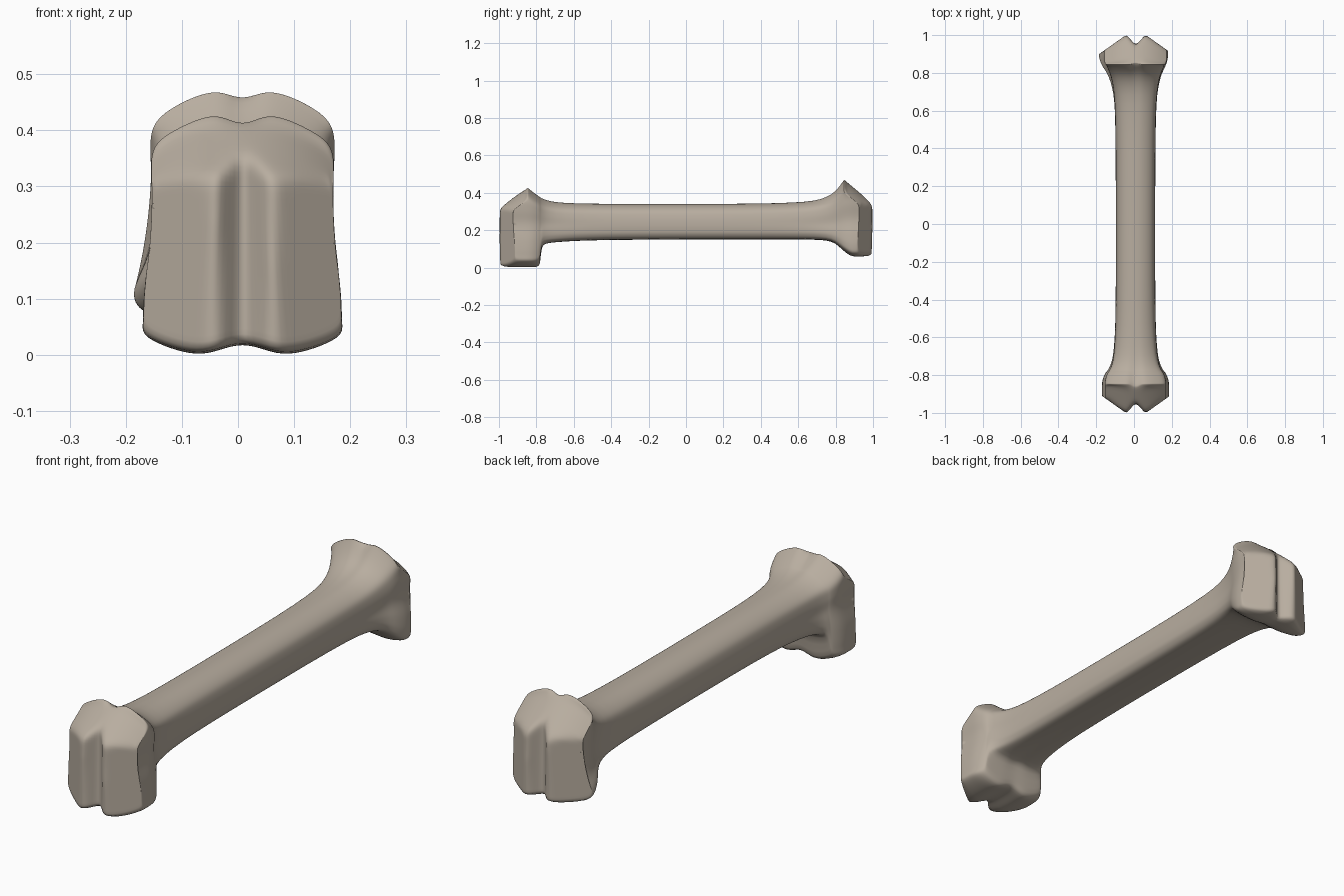
import bpy, bmesh, math

if "Cube" in bpy.data.objects:
    bpy.data.objects.remove(bpy.data.objects["Cube"])

CX = 0.008          # axis of left/right symmetry of the sections
SUB = 4             # samples per section control point
N = 20 * SUB

# half cross-sections (x, z) from top centre round the right side to bottom centre
SHAFT = [(.008, .34), (.043, .336), (.075, .322), (.098, .30), (.108, .27), (.112, .235),
         (.111, .205), (.105, .178), (.085, .157), (.045, .151), (.008, .15)]
FRONT = [(.008, .413), (.06, .426), (.12, .405), (.165, .37), (.170, .31), (.165, .235),
         (.179, .15), (.185, .07), (.176, .03), (.09, .001), (.008, .018)]
BACK = [(.008, .458), (.06, .468), (.12, .447), (.165, .41), (.172, .35), (.163, .26),
        (.176, .18), (.180, .11), (.165, .073), (.09, .059), (.008, .066)]

# stations: distance from middle, width blend, top blend, bottom blend
FRONT_ST = [(.2, 0, 0, 0), (.45, .01, .01, .02), (.6, .09, .04, .05), (.7, .22, .12, .1),
            (.75, .42, .27, .14), (.772, .6, .38, .22), (.779, .66, .43, .80),
            (.784, .74, .48, .97), (.81, .92, .68, 1), (.84, 1, .95, 1), (.875, 1, 1, 1)]
BACK_ST = [(.2, 0, 0, 0), (.5, .03, .03, 0), (.65, .12, .1, 0), (.72, .25, .2, .02),
           (.78, .45, .4, .1), (.815, .66, .68, .38), (.84, .85, .95, .65),
           (.88, 1, 1, .98), (.9, 1, 1, 1)]


def full(half, left_bump=0):
    """Mirror a half section into a closed 20 point loop."""
    left = [(2 * CX - x, z) for x, z in half[9:0:-1]]
    if left_bump:
        left[1] = (left[1][0] - left_bump * .5, left[1][1])
        left[2] = (left[2][0] - left_bump, left[2][1])
    return half + left


def spline(pts):
    """Closed Catmull-Rom through the points."""
    out, n = [], len(pts)
    for i in range(n):
        p = [pts[(i + o) % n] for o in (-1, 0, 1, 2)]
        for s in range(SUB):
            t = s / SUB
            out.append(tuple(.5 * (2 * p[1][a] + (p[2][a] - p[0][a]) * t
                       + (2 * p[0][a] - 5 * p[1][a] + 4 * p[2][a] - p[3][a]) * t * t
                       + (3 * p[1][a] - p[0][a] - 3 * p[2][a] + p[3][a]) * t ** 3)
                       for a in (0, 1)))
    return out


def blend(head, wx, wt, wb):
    res = []
    for i, ((sx, sz), (hx, hz)) in enumerate(zip(full(SHAFT), head)):
        h = min(i, 20 - i)
        f = min(1, max(0, (h - 3) / 4))
        w = wt + (wb - wt) * f * f * (3 - 2 * f)
        res.append((sx + (hx - sx) * wx, sz + (hz - sz) * w))
    return spline(res)


def cap_y(x, z, top, slope):
    """Outward distance of the knuckle face: two ridges, a groove, a sloped top."""
    d = abs(x - .01)
    if d < .05:
        y = .945 + .057 * d / .05
    else:
        y = 1.002 - .085 * (d - .05) / .12
    ztop = top - .06 * (d / .155) ** 2
    return min(y, .85 + slope * max(0, ztop - z))


bm = bmesh.new()


def end_rings(head, stations, sign, top, slope):
    """Rings from the shaft to the rim of one end."""
    rings = []
    for y, wx, wt, wb in stations:
        pts = blend(head, wx, wt, wb)
        rings.append([bm.verts.new((x, sign * (min(y, cap_y(x, z, top, slope) - .006)
                      if y > .845 else y), z)) for x, z in pts])
    rings.append([bm.verts.new((x, sign * cap_y(x, z, top, slope), z))
                  for x, z in spline(head)])
    return rings


def cap(rim, sign, top, slope, rows=20):
    """Close one end with vertical columns so the groove stays crisp."""
    q, cols = N // 4, []
    for k in range(-q, q + 1):
        a, b = rim[k % N], rim[(N // 2 - k) % N]
        if a is b:
            cols.append([a] * (rows + 1))
            continue
        col = [a]
        for r in range(1, rows):
            s = r / rows
            x = a.co.x + (b.co.x - a.co.x) * s
            z = a.co.z + (b.co.z - a.co.z) * s
            bow = min(1, ((a.co.z - b.co.z) / .25) ** 2)
            x -= .05 * bow * 4 * s * (1 - s) * (x - CX) * (abs(x - CX) / .17)
            col.append(bm.verts.new((x, sign * cap_y(x, z, top, slope), z)))
        cols.append(col + [b])
    for c0, c1 in zip(cols, cols[1:]):
        for r in range(rows):
            vs = list(dict.fromkeys((c0[r], c1[r], c1[r + 1], c0[r + 1])))
            if len(vs) > 2:
                bm.faces.new(vs)


# shaft and both knuckle ends as one skin
front = end_rings(full(FRONT), FRONT_ST, -1, .424, 1.45)
back = end_rings(full(BACK, .022), BACK_ST, 1, .466, 1.2)
rings = front[::-1] + back
for r0, r1 in zip(rings, rings[1:]):
    for i in range(N):
        j = (i + 1) % N
        bm.faces.new((r0[i], r0[j], r1[j], r1[i]))
cap(front[-1], -1, .424, 1.45)
cap(back[-1], 1, .466, 1.2)
bmesh.ops.recalc_face_normals(bm, faces=bm.faces)

mesh = bpy.data.meshes.new("bone")
bm.to_mesh(mesh)
bm.free()
bone = bpy.data.objects.new("bone", mesh)
bpy.context.collection.objects.link(bone)
mat = bpy.data.materials.new("weathered bone")
mat.diffuse_color = (.48, .42, .35, 1)
mat.use_nodes = True
mat.node_tree.nodes["Principled BSDF"].inputs["Base Color"].default_value = mat.diffuse_color
mesh.materials.append(mat)

# rounded, smooth surface
for p in mesh.polygons:
    p.use_smooth = True
smooth = bone.modifiers.new("rounding", 'SUBSURF')
smooth.levels = smooth.render_levels = 1
